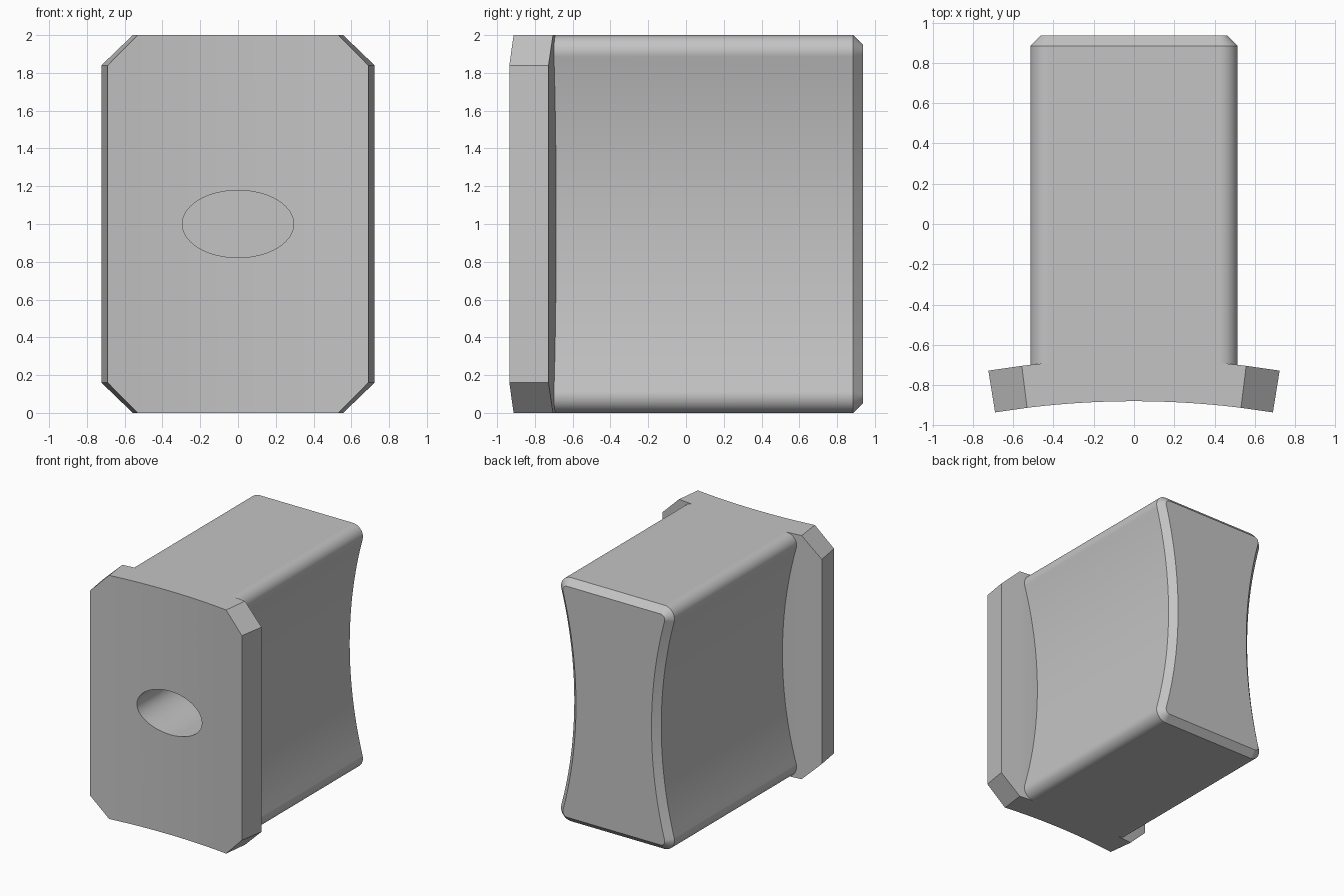
import bpy, bmesh
from math import sin, cos, asin, pi, radians

cube = bpy.data.objects.get("Cube")
if cube:
    bpy.data.objects.remove(cube)

grey = bpy.data.materials.new("plain grey")
grey.use_nodes = True
colour = (0.55, 0.55, 0.55, 1)
grey.diffuse_color = colour
grey.node_tree.nodes["Principled BSDF"].inputs["Base Color"].default_value = colour


def loft(name, rings):
    """Closed solid skinned through matching rings of points."""
    bm = bmesh.new()
    loops = [[bm.verts.new(p) for p in ring] for ring in rings]
    n = len(loops[0])
    for a, b in zip(loops, loops[1:]):
        for i in range(n):
            j = (i + 1) % n
            bm.faces.new((a[i], a[j], b[j], b[i]))
    bm.faces.new(loops[0])
    bm.faces.new(loops[-1])
    bmesh.ops.recalc_face_normals(bm, faces=bm.faces)
    mesh = bpy.data.meshes.new(name)
    bm.to_mesh(mesh)
    bm.free()
    mesh.materials.append(grey)
    obj = bpy.data.objects.new(name, mesh)
    bpy.context.collection.objects.link(obj)
    return obj


# Body section: flat top and bottom, hollow sides, rounded corners
WAIST, FILLET, CORNER_X, CORNER_Z = 0.395, 0.09, 0.425, 0.91
gap = CORNER_X - WAIST
HOLLOW = (CORNER_Z**2 + gap**2 - FILLET**2) / (2 * (FILLET + gap))
SWEEP = asin(CORNER_Z / (HOLLOW + FILLET))


def body_ring(y, inset=0.0, corner_steps=12, side_steps=32):
    r, big = FILLET - inset, HOLLOW + inset
    upper = []
    for i in range(corner_steps + 1):
        t = pi / 2 - (pi / 2 + SWEEP) * i / corner_steps
        upper.append((CORNER_X + r * cos(t), CORNER_Z + r * sin(t)))
    side = []
    for i in range(1, side_steps):
        t = SWEEP * (1 - 2 * i / side_steps)
        side.append((WAIST + HOLLOW - big * cos(t), big * sin(t)))
    right = upper + side + [(x, -z) for x, z in reversed(upper)]
    outline = right + [(-x, -z) for x, z in right]
    return [(x, y, z + 1) for x, z in outline]


body = loft("body", [body_ring(-0.8), body_ring(0.885), body_ring(0.937, 0.052)])

# Curved front plate with clipped corners
RADIUS, THICK, FRONT_Y = 4.33, 0.21, -0.88
CLIP, EDGE, STEPS = 0.123, 0.16, 24


def plate_ring(angle):
    half = 1.0 if abs(angle) < CLIP + 0.001 else 0.84
    ring = []
    for r, z in ((RADIUS, -half), (RADIUS, half),
                 (RADIUS + THICK, half), (RADIUS + THICK, -half)):
        ring.append((r * sin(angle), FRONT_Y - RADIUS + r * cos(angle), z + 1))
    return ring


angles = [-EDGE] + [CLIP * (2 * i / STEPS - 1) for i in range(STEPS + 1)] + [EDGE]
block = loft("block_with_front_plate", [plate_ring(a) for a in angles])


# Oval blind hole cutter
def oval_ring(y, sides=64):
    return [(0.295 * cos(2 * pi * i / sides), y, 1 + 0.178 * sin(2 * pi * i / sides))
            for i in range(sides)]


cutter = loft("hole_cutter", [oval_ring(-1.2), oval_ring(0.1)])

# Merge plate and body, then bore the hole
bpy.ops.object.select_all(action='DESELECT')
bpy.context.view_layer.objects.active = block
block.select_set(True)
for other, operation in ((body, 'UNION'), (cutter, 'DIFFERENCE')):
    other.hide_render = True
    mod = block.modifiers.new(operation.lower(), 'BOOLEAN')
    mod.operation = operation
    mod.solver = 'EXACT'
    mod.object = other
    bpy.ops.object.modifier_apply(modifier=mod.name)
    bpy.data.objects.remove(other)

# Smooth curves, crisp chamfers
bpy.ops.object.shade_smooth_by_angle(angle=radians(25))
weighted = block.modifiers.new("even_shading", 'WEIGHTED_NORMAL')
weighted.keep_sharp = True
